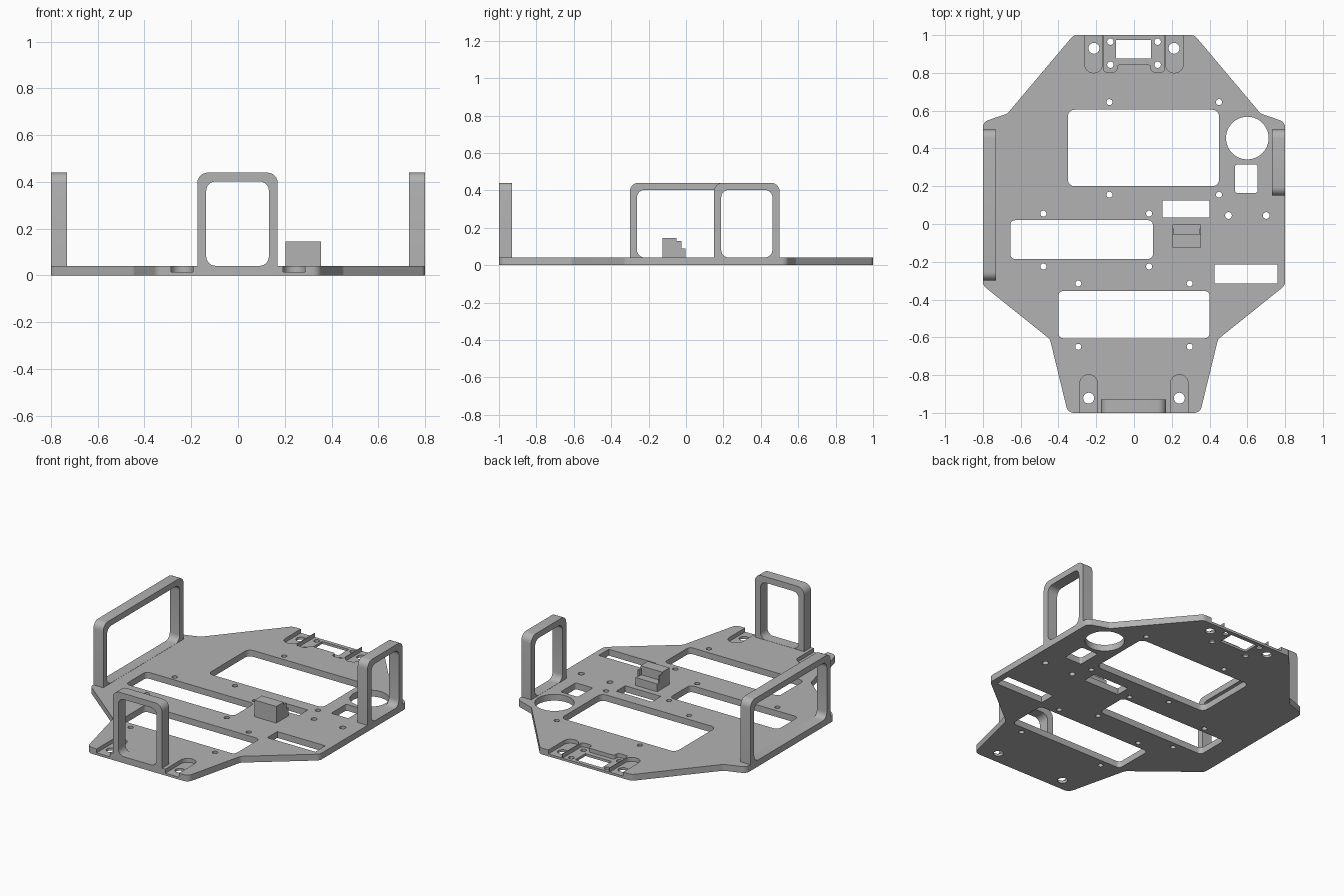
import bpy, bmesh, math
from mathutils import Vector, Matrix

cube = bpy.data.objects.get("Cube")
if cube:
    bpy.data.objects.remove(cube, do_unlink=True)

T = 0.04  # plate thickness
grey = bpy.data.materials.new("plain grey")
grey.use_nodes = True
grey.diffuse_color = (0.45, 0.45, 0.45, 1)
grey.node_tree.nodes["Principled BSDF"].inputs["Base Color"].default_value = grey.diffuse_color


def rounded(points, radius, steps=6):
    """Replace every corner of a polygon by a tangent arc."""
    out = []
    pts = [Vector(p) for p in points]
    for i, p in enumerate(pts):
        a = (pts[i - 1] - p).normalized()
        b = (pts[(i + 1) % len(pts)] - p).normalized()
        half = a.angle(b) / 2
        if radius == 0:
            out.append(p)
            continue
        centre = p + (a + b).normalized() * radius / math.sin(half)
        reach = radius / math.tan(half)
        v0, v1 = p + a * reach - centre, p + b * reach - centre
        sweep = v0.angle_signed(v1)
        for k in range(steps + 1):
            out.append(centre + Matrix.Rotation(-sweep * k / steps, 2) @ v0)
    return out


def box(x0, x1, y0, y1, radius=0.0):
    return rounded([(x0, y0), (x1, y0), (x1, y1), (x0, y1)], radius)


def circle(x, y, r, n=24):
    return [Vector((x + r * math.cos(k * math.tau / n), y + r * math.sin(k * math.tau / n))) for k in range(n)]


def prisms(name, profiles, low, high, place=None):
    """Extrude each flat profile from low to high; place maps (u, v, w) to xyz."""
    bm = bmesh.new()
    place = place or (lambda u, v, w: (u, v, w))
    for profile in profiles:
        face = bm.faces.new([bm.verts.new(place(p.x, p.y, low)) for p in profile])
        shift = Vector(place(0, 0, high)) - Vector(place(0, 0, low))
        new = bmesh.ops.extrude_face_region(bm, geom=[face])["geom"]
        bmesh.ops.translate(bm, vec=shift, verts=[g for g in new if isinstance(g, bmesh.types.BMVert)])
        if face.is_valid and len(face.link_loops if hasattr(face, "link_loops") else face.loops) and \
                not any(len(e.link_faces) == 1 for e in face.edges) and \
                any(len(e.link_faces) > 2 for e in face.edges):
            bm.faces.remove(face)
        loose = [e for e in bm.edges if len(e.link_faces) == 1]
        if loose:
            bmesh.ops.holes_fill(bm, edges=loose, sides=0)
    bmesh.ops.recalc_face_normals(bm, faces=bm.faces)
    mesh = bpy.data.meshes.new(name)
    bm.to_mesh(mesh)
    bm.free()
    mesh.materials.append(grey)
    obj = bpy.data.objects.new(name, mesh)
    bpy.context.collection.objects.link(obj)
    return obj


def cut(obj, cutter):
    cutter.hide_render = True
    mod = obj.modifiers.new("cut", "BOOLEAN")
    mod.operation, mod.solver, mod.object = "DIFFERENCE", "EXACT", cutter
    bpy.ops.object.select_all(action="DESELECT")
    bpy.context.view_layer.objects.active = obj
    obj.select_set(True)
    bpy.ops.object.modifier_apply(modifier=mod.name)
    bpy.data.objects.remove(cutter, do_unlink=True)


def smooth(obj):
    bpy.ops.object.select_all(action="DESELECT")
    bpy.context.view_layer.objects.active = obj
    obj.select_set(True)
    bpy.ops.object.shade_smooth_by_angle(angle=math.radians(30))


# Base plate outline, mirrored about x = 0
side = [(0.35, -1), (0.445, -0.61), (0.8, -0.325), (0.8, 0.54), (0.67, 0.585), (0.32, 1)]
outline = side + [(-x, y) for x, y in reversed(side)]
plate = prisms("base_plate", [rounded(outline, 0.04)], 0, T)

# Recesses: mounting slots at both ends and a stepped tray at the back
recesses = []
for s in (-1, 1):
    recesses.append(rounded([(s * 0.24 - 0.047, -1.2), (s * 0.24 + 0.047, -1.2),
                             (s * 0.24 + 0.047, -0.798), (s * 0.24 - 0.047, -0.798)], 0.046))
    recesses.append(box(s * 0.214 - 0.047, s * 0.214 + 0.047, 0.8, 1.2, 0.046))
tray = [(0.09, 0.845), (0.09, 0.805), (0.162, 0.805), (0.162, 1.2)]
recesses.append(rounded([(-x, y) for x, y in reversed(tray)] + tray, 0.018))
cut(plate, prisms("recess_cutter", recesses, 0.015, 0.1))

# Through openings and screw holes
holes = [
    box(-0.35, 0.45, 0.2, 0.605, 0.035),
    box(-0.655, 0.1, -0.185, 0.02, 0.025),
    box(-0.4, 0.4, -0.605, -0.355, 0.025),
    box(0.15, 0.4, 0.035, 0.125),
    box(0.535, 0.655, 0.165, 0.315, 0.012),
    box(0.425, 0.76, -0.315, -0.215),
    box(-0.095, 0.09, 0.875, 0.975),
    circle(0.6, 0.455, 0.113, 48),
]
for s in (-1, 1):
    holes += [circle(s * 0.24, -0.922, 0.029), circle(s * 0.212, 0.93, 0.029)]
    holes += [circle(s * 0.125, y, 0.017) for y in (0.843, 0.965)]
    holes += [circle(s * 0.295, y, 0.016) for y in (-0.315, -0.65)]
holes += [circle(x, y, 0.016) for x in (-0.13, 0.45) for y in (0.155, 0.645)]
holes += [circle(x, y, 0.016) for x in (-0.48, 0.08) for y in (-0.225, 0.055)]
holes += [circle(x, 0.045, 0.018) for x in (0.5, 0.7)]
cut(plate, prisms("hole_cutter", holes, -0.1, 0.1))
smooth(plate)


# Upright loop handles: rounded frame standing on the plate
def handle(name, u0, u1, w0, w1, place):
    top = 0.44
    frame = prisms(name, [rounded([(u0, -0.2), (u1, -0.2), (u1, top), (u0, top)], 0.045)], w0, w1, place)
    window = box(u0 + 0.038, u1 - 0.038, T + 0.001, top - 0.038, 0.04)
    cut(frame, prisms("window_cutter", [window], w0 - 0.1, w1 + 0.1, place))
    cut(frame, prisms("foot_cutter", [box(-2, 2, -2, 2)], -1, 0.02))
    smooth(frame)


along_x = lambda u, v, w: (u, w, v)
along_y = lambda u, v, w: (w, u, v)
handle("front_handle", -0.174, 0.17, -1.0, -0.93, along_x)
handle("right_handle", -0.3, 0.5, -0.8, -0.731, along_y)
handle("left_handle", 0.15, 0.5, 0.731, 0.8, along_y)

# Small connector block with a ledge and thin stepped cheeks
prisms("connector_block", [box(0.203, 0.355, -0.125, -0.052)], 0.03, 0.145)
prisms("connector_ledge", [box(0.203, 0.355, -0.054, -0.002)], 0.03, 0.09)
for label, x in (("right", 0.203), ("left", 0.347)):
    prisms("connector_cheek_" + label, [box(x, x + 0.008, -0.054, -0.025)], 0.08, 0.13)
